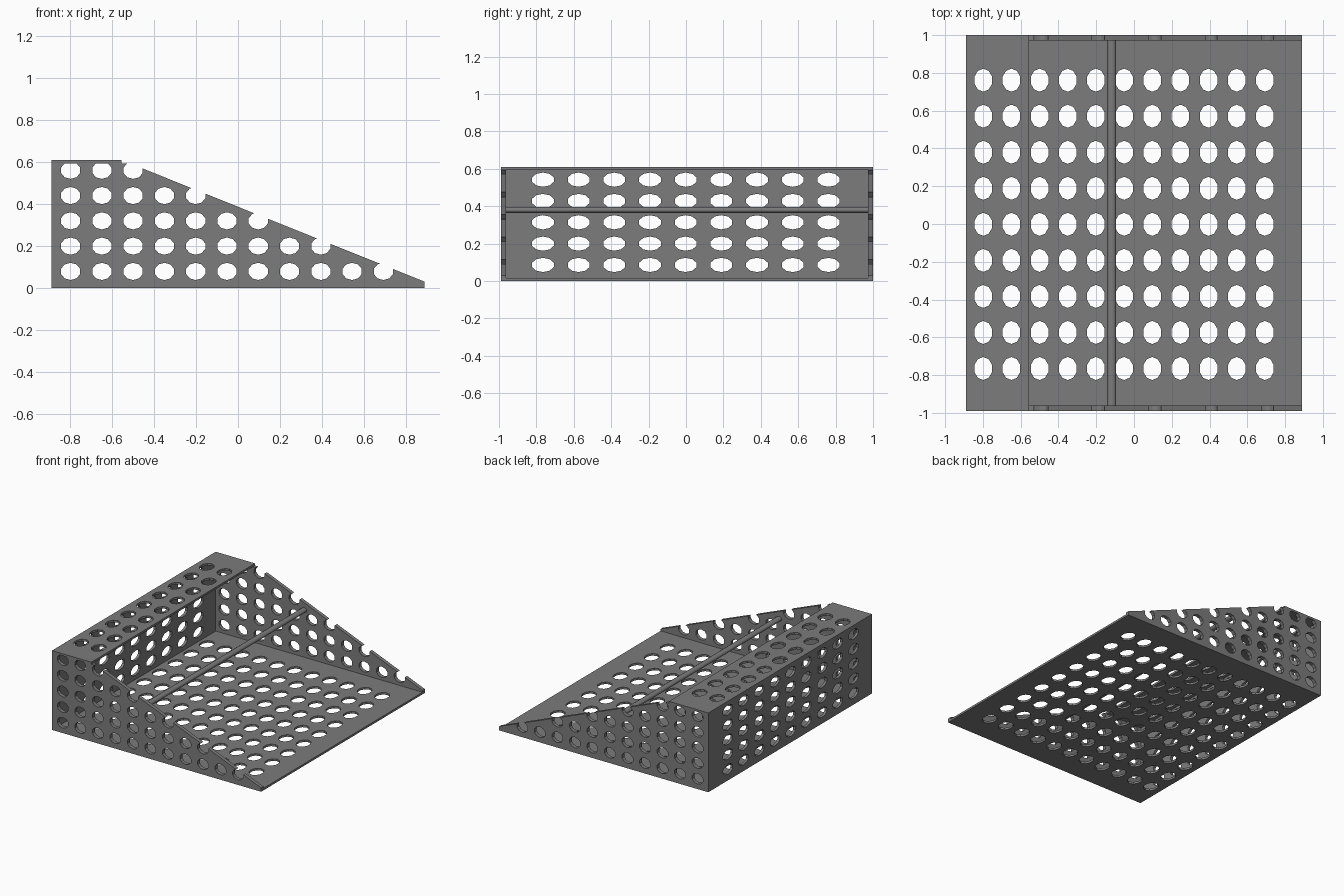
import bpy, bmesh, math
from mathutils import Vector

if "Cube" in bpy.data.objects:
    bpy.data.objects.remove(bpy.data.objects["Cube"])

grey = bpy.data.materials.new("dark_grey")
grey.diffuse_color = (0.2, 0.2, 0.2, 1)
grey.use_nodes = True
grey.node_tree.nodes["Principled BSDF"].inputs["Base Color"].default_value = grey.diffuse_color

X0, X1, Y0, Y1, H = -0.89, 0.89, -0.99, 1.0, 0.61
T, W = 0.016, 0.028          # plate and side wall thickness
XT = -0.555                  # front edge of the top plate


def add_prism(bm, pts, axis, lo, hi):
    """Extrude a 2D outline along an axis (0=x: y,z / 1=y: x,z / 2=z: x,y)."""
    def place(p, d):
        c = list(p)
        c.insert(axis, d)
        return bm.verts.new(c)
    a = [place(p, lo) for p in pts]
    b = [place(p, hi) for p in pts]
    n = len(pts)
    bm.faces.new(a)
    bm.faces.new(b[::-1])
    for i in range(n):
        bm.faces.new((a[i], b[i], b[(i + 1) % n], a[(i + 1) % n]))


def finish(bm, name):
    bmesh.ops.recalc_face_normals(bm, faces=bm.faces[:])
    me = bpy.data.meshes.new(name)
    bm.to_mesh(me)
    bm.free()
    me.materials.append(grey)
    ob = bpy.data.objects.new(name, me)
    bpy.context.collection.objects.link(ob)
    return ob


def panel(name, outline, axis, lo, hi, holes, ru, rv):
    """Plate with ten-sided oval holes cut through it."""
    bm = bmesh.new()
    add_prism(bm, outline, axis, lo, hi)
    ob = finish(bm, name)
    bm = bmesh.new()
    for u, v in holes:
        ring = [(u + ru * math.cos(math.tau * (i + 0.5) / 10),
                 v + rv * math.sin(math.tau * (i + 0.5) / 10)) for i in range(10)]
        add_prism(bm, ring, axis, lo - 0.05, hi + 0.05)
    cutter = finish(bm, name + "_cutter")
    cutter.hide_render = True
    mod = ob.modifiers.new("holes", 'BOOLEAN')
    mod.operation, mod.solver, mod.object = 'DIFFERENCE', 'EXACT', cutter
    dg = bpy.context.evaluated_depsgraph_get()
    me = bpy.data.meshes.new_from_object(ob.evaluated_get(dg))
    ob.modifiers.clear()
    ob.data = me
    bpy.data.objects.remove(cutter)
    return ob


def rect(a, b, c, d):
    return [(a, c), (b, c), (b, d), (a, d)]


xs = [-0.798 + 0.1491 * i for i in range(11)]
ys = [-0.765 + 0.1908 * i for i in range(9)]

# Flat plates
panel("bottom_plate", rect(X0, X1, Y0, Y1), 2, 0, T,
      [(x, y) for x in xs for y in ys], 0.049, 0.061)
panel("top_plate", rect(X0, XT, Y0, Y1), 2, H - T, H,
      [(x, y) for x in xs[:2] for y in ys], 0.049, 0.061)
panel("back_plate", rect(Y0, Y1, T, H - T), 0, X0, X0 + 0.02,
      [(y, 0.086 + 0.114 * k) for k in range(5) for y in ys], 0.061, 0.038)

# Sloped side walls, each row of holes two shorter than the one below
slope = (H - 0.03) / (X1 - XT)
side = [(X0 + 0.02, T), (X1, T), (X1, 0.03), (XT + T / slope, H - T), (X0 + 0.02, H - T)]
side_holes = [(x, 0.079 + 0.1205 * k) for k in range(5) for x in xs[:11 - 2 * k]]
panel("side_wall_front", side, 1, Y0, Y0 + W, side_holes, 0.048, 0.041)
panel("side_wall_rear", side, 1, Y1 - W, Y1, side_holes, 0.048, 0.041)

# Cross rod between the side walls
bm = bmesh.new()
add_prism(bm, [(-0.118 + 0.024 * math.cos(math.tau * i / 12),
                0.38 + 0.017 * math.sin(math.tau * i / 12)) for i in range(12)],
          1, Y0 + W, Y1 - W)
rod = finish(bm, "cross_rod")
bpy.context.view_layer.objects.active = rod
rod.select_set(True)
bpy.ops.object.shade_smooth_by_angle(angle=math.radians(50))
